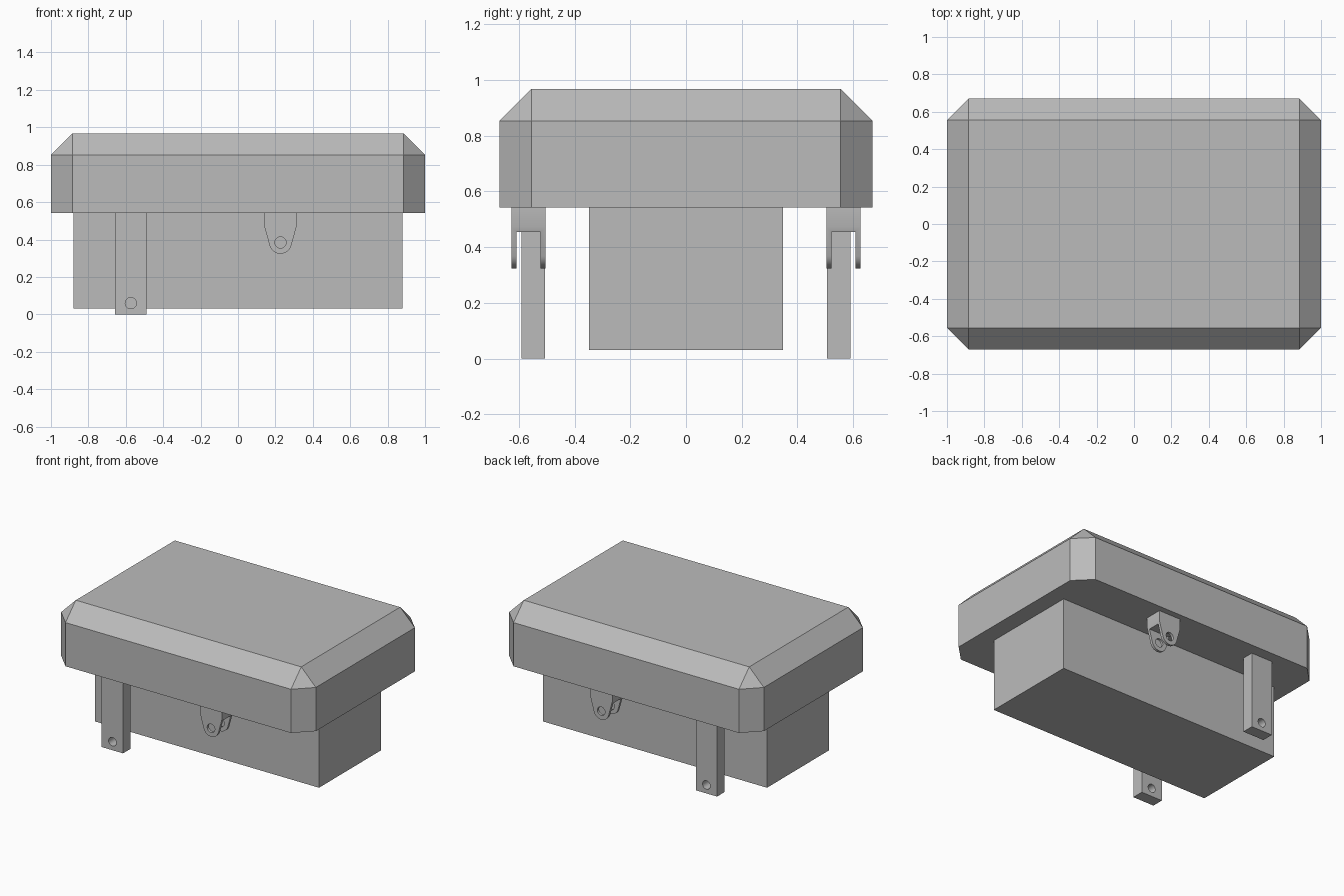
import bpy, bmesh, math
from mathutils import Matrix, Vector

cube = bpy.data.objects.get("Cube")
if cube:
    bpy.data.objects.remove(cube, do_unlink=True)

grey = bpy.data.materials.new("plain grey")
grey.use_nodes = True
colour = (0.5, 0.5, 0.5, 1)
grey.diffuse_color = colour
grey.node_tree.nodes["Principled BSDF"].inputs["Base Color"].default_value = colour


def make_object(name, bm):
    bmesh.ops.recalc_face_normals(bm, faces=bm.faces)
    mesh = bpy.data.meshes.new(name)
    bm.to_mesh(mesh)
    bm.free()
    mesh.materials.append(grey)
    obj = bpy.data.objects.new(name, mesh)
    bpy.context.collection.objects.link(obj)
    return obj


def box_mesh(low, high):
    low, high = Vector(low), Vector(high)
    bm = bmesh.new()
    matrix = Matrix.Translation((low + high) / 2) @ Matrix.Diagonal((high - low).to_4d())
    bmesh.ops.create_cube(bm, size=1, matrix=matrix)
    return bm


def box(name, low, high):
    return make_object(name, box_mesh(low, high))


def prism(name, profile, y0, y1):
    """Extrude an x-z outline along y."""
    bm = bmesh.new()
    face = bm.faces.new([bm.verts.new((x, y0, z)) for x, z in profile])
    made = bmesh.ops.extrude_face_region(bm, geom=[face])["geom"]
    bmesh.ops.translate(bm, vec=(0, y1 - y0, 0),
                        verts=[v for v in made if isinstance(v, bmesh.types.BMVert)])
    return make_object(name, bm)


def arc(x, z, radius, start, end, steps):
    angles = [math.radians(start + (end - start) * i / steps) for i in range(steps + 1)]
    return [(x + radius * math.cos(a), z + radius * math.sin(a)) for a in angles]


def cut(obj, cutter):
    cutter.hide_render = True
    mod = obj.modifiers.new("cut", 'BOOLEAN')
    mod.operation, mod.solver, mod.object = 'DIFFERENCE', 'EXACT', cutter
    select(obj)
    bpy.ops.object.modifier_apply(modifier=mod.name)
    bpy.data.objects.remove(cutter, do_unlink=True)


def select(obj):
    bpy.ops.object.select_all(action='DESELECT')
    obj.select_set(True)
    bpy.context.view_layer.objects.active = obj


def drill(obj, x, z):
    cut(obj, prism("hole_cutter", arc(x, z, 0.03, 0, 360, 32)[:-1], -0.8, -0.4))


def finish(obj, back_name):
    """Smooth the round parts and mirror a copy to the back."""
    select(obj)
    bpy.ops.object.shade_smooth_by_angle(angle=math.radians(30))
    bm = bmesh.new()
    bm.from_mesh(obj.data)
    bmesh.ops.scale(bm, vec=(1, -1, 1), verts=bm.verts)
    back = make_object(back_name, bm)
    select(back)
    bpy.ops.object.shade_smooth_by_angle(angle=math.radians(30))


# Lid with chamfered top and upright edges
LID_BASE = 0.543
bm = box_mesh((-1, -0.67, LID_BASE), (1, 0.67, 0.968))
edges = [e for e in bm.edges if max(v.co.z for v in e.verts) > LID_BASE + 0.1]
bmesh.ops.bevel(bm, geom=edges, offset=0.115, offset_type='OFFSET', segments=1,
                affect='EDGES', profile=0.5)
make_object("lid", bm)

# Body under the lid
box("body", (-0.88, -0.348, 0.03), (0.88, 0.348, LID_BASE))

# Hanging straps with a pin hole
strap = box("front_strap", (-0.657, -0.59, 0), (-0.49, -0.506, LID_BASE))
drill(strap, -0.573, 0.06)
finish(strap, "back_strap")

# Forked brackets: rounded tongue, slotted and drilled
cx, cz = 0.227, 0.384
outline = [(0.14, LID_BASE), (0.14, 0.473)] + arc(cx, cz, 0.06, 195, 345, 20) \
    + [(0.314, 0.473), (0.314, LID_BASE)]
bracket = prism("front_bracket", outline, -0.627, -0.504)
cut(bracket, box("slot_cutter", (0, -0.608, 0.2), (0.5, -0.522, 0.455)))
drill(bracket, cx, cz)
finish(bracket, "back_bracket")
